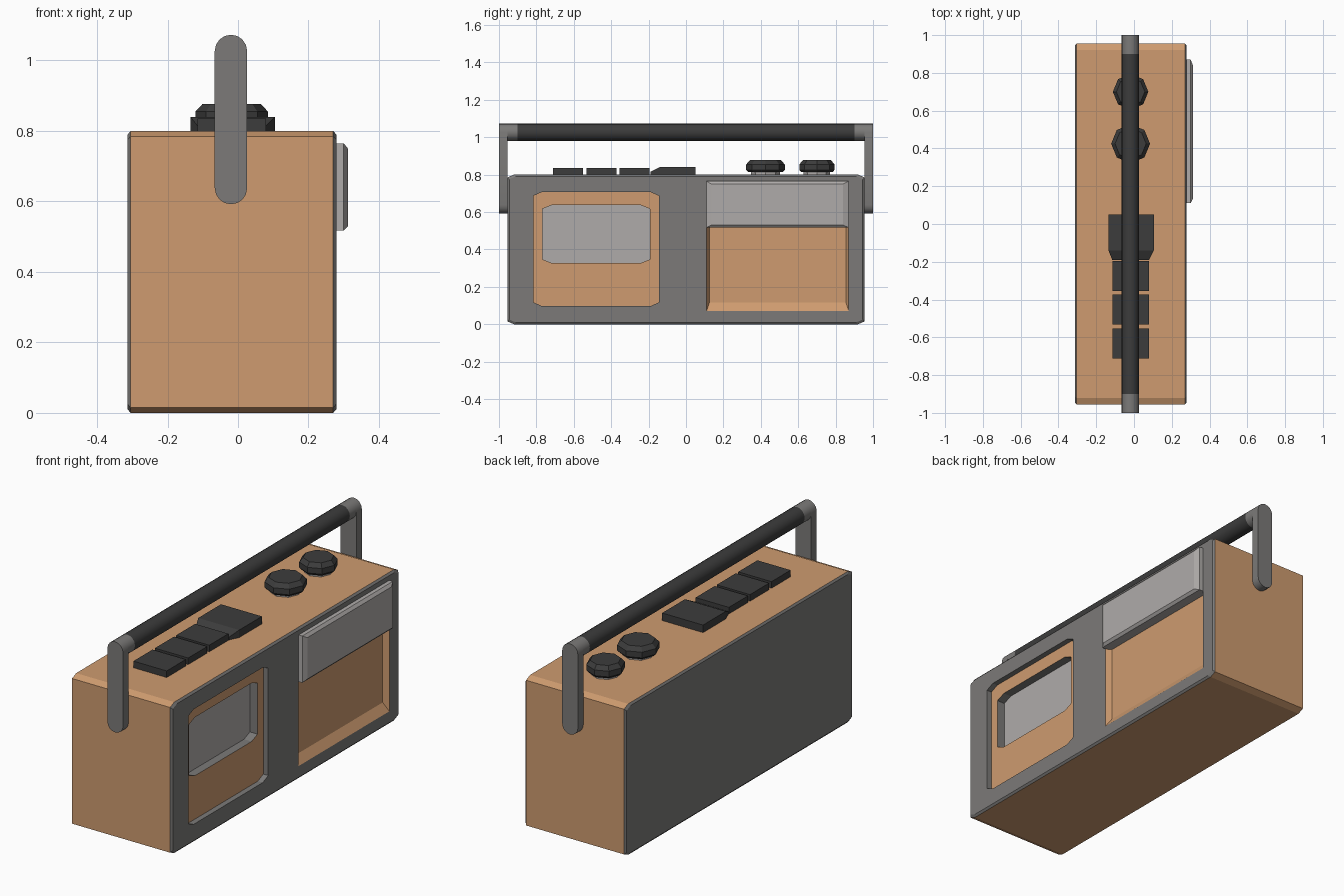
import bpy, bmesh, math

cube = bpy.data.objects.get("Cube")
if cube:
    bpy.data.objects.remove(cube, do_unlink=True)


def material(name, r, g, b):
    m = bpy.data.materials.new(name)
    m.use_nodes = True
    m.diffuse_color = (r, g, b, 1)
    m.node_tree.nodes["Principled BSDF"].inputs["Base Color"].default_value = (r, g, b, 1)
    return m


MATS = [material("tan", 0.62, 0.33, 0.16), material("mid grey", 0.2, 0.195, 0.19),
        material("light grey", 0.43, 0.41, 0.4), material("charcoal", 0.045, 0.045, 0.045)]
TAN, GREY, LIGHT, DARK = range(4)


def rect(a0, a1, b0, b1, ca=0.0, cb=0.0):
    """Rectangle profile, with cut corners if ca and cb are given."""
    if not ca:
        return [(a0, b0), (a1, b0), (a1, b1), (a0, b1)]
    return [(a0 + ca, b0), (a1 - ca, b0), (a1, b0 + cb), (a1, b1 - cb),
            (a1 - ca, b1), (a0 + ca, b1), (a0, b1 - cb), (a0, b0 + cb)]


def ring(a, b, radius, sides):
    return [(a + radius * math.cos(i * math.tau / sides),
             b + radius * math.sin(i * math.tau / sides)) for i in range(sides)]


def loft(name, axis, sections, mats, smooth=False):
    """Join profiles along an axis; mats = start cap, each band, end cap."""
    place = {"x": lambda t, a, b: (t, a, b), "y": lambda t, a, b: (a, t, b),
             "z": lambda t, a, b: (a, b, t)}[axis]
    if isinstance(mats, int):
        mats = [mats] * (len(sections) + 1)
    bm = bmesh.new()
    loops = [[bm.verts.new(place(t, a, b)) for a, b in pts] for t, pts in sections]
    bm.faces.new(loops[0]).material_index = mats[0]
    for low, high, m in zip(loops, loops[1:], mats[1:]):
        for i in range(len(low)):
            j = (i + 1) % len(low)
            bm.faces.new((low[i], low[j], high[j], high[i])).material_index = m
    bm.faces.new(loops[-1]).material_index = mats[-1]
    bmesh.ops.recalc_face_normals(bm, faces=bm.faces)
    mesh = bpy.data.meshes.new(name)
    bm.to_mesh(mesh)
    bm.free()
    for m in MATS:
        mesh.materials.append(m)
    if smooth:
        mesh.shade_smooth()
        mesh.set_sharp_from_angle(angle=math.radians(35))
    obj = bpy.data.objects.new(name, mesh)
    bpy.context.collection.objects.link(obj)
    return obj


def carve(target, cutter):
    """Cut a recess and drop the cutter."""
    mod = target.modifiers.new("recess", "BOOLEAN")
    mod.operation, mod.solver, mod.object = "DIFFERENCE", "EXACT", cutter
    bpy.context.view_layer.update()
    graph = bpy.context.evaluated_depsgraph_get()
    mesh = bpy.data.meshes.new_from_object(target.evaluated_get(graph))
    target.modifiers.clear()
    target.data = mesh
    bpy.data.objects.remove(cutter, do_unlink=True)


# Case: tan shell with grey front and back panels
outer = rect(-0.955, 0.955, 0, 0.8, 0.035, 0.015)
inner = rect(-0.945, 0.945, 0.01, 0.79, 0.035, 0.015)
case = loft("case", "x", [(-0.313, inner), (-0.305, outer), (0.27, outer), (0.279, inner)],
            [GREY, GREY, TAN, GREY, GREY])

# Cassette bay, its window and the speaker panel
bay = rect(-0.815, -0.145, 0.097, 0.707, 0.045, 0.02)
carve(case, loft("bay_cutter", "x", [(0.25, bay), (0.4, bay)], [TAN, GREY, GREY]))
window = rect(-0.768, -0.193, 0.327, 0.637, 0.05, 0.02)
carve(case, loft("window_cutter", "x", [(0.205, window), (0.4, window)], [LIGHT, GREY, GREY]))
carve(case, loft("speaker_cutter", "x",
                 [(0.25, rect(0.125, 0.855, 0.115, 0.6)), (0.279, rect(0.11, 0.87, 0.07, 0.6)),
                  (0.4, rect(0.11, 0.87, 0.07, 0.6))], TAN))

# Raised tuner display
face = rect(0.11, 0.87, 0.517, 0.765)
loft("tuner_display", "x", [(0.24, face), (0.3, face), (0.312, rect(0.135, 0.84, 0.53, 0.75))], LIGHT)

# Control keys
for i, y in enumerate((-0.712, -0.532, -0.355)):
    key = rect(-0.115, 0.08, 0.795, 0.835)
    loft(f"key_{i + 1}", "y", [(y, key), (y + 0.16, key)], DARK)
wide = rect(-0.135, 0.105, 0.795, 0.84)
loft("wide_key", "y", [(-0.19, rect(-0.115, 0.08, 0.795, 0.815)), (-0.14, wide), (0.05, wide)], DARK)

# Knobs on short stems
for name, y, r in (("volume_knob", 0.425, 0.103), ("tuning_knob", 0.7, 0.094)):
    loft(name, "z", [(z, ring(-0.018, y, r * s, 8)) for z, s in
                     ((0.813, 0.88), (0.825, 1), (0.855, 1), (0.877, 0.8))], DARK)
    loft(name + "_stem", "z", [(0.79, ring(-0.018, y, r * 0.75, 8)),
                               (0.82, ring(-0.018, y, r * 0.75, 8))], LIGHT)

# Carrying handle: rounded legs, grey bar ends and dark grip
HX, HR, TOP, LOW = -0.02, 0.046, 1.027, 0.638
leg = []
for i in range(9):
    a = math.pi * i / 8
    leg.append((HX + HR * math.cos(a), TOP + HR * math.sin(a)))
for i in range(9):
    a = math.pi * (1 + i / 8)
    leg.append((HX + HR * math.cos(a), LOW + HR * math.sin(a)))
bar = ring(HX, TOP, HR, 16)
for side, s in (("front", -1), ("back", 1)):
    loft(side + "_handle_leg", "y", [(s * 0.955, leg), (s * 1.0, leg)], GREY, True)
    loft(side + "_handle_end", "y", [(s * 0.9, bar), (s * 0.956, bar)], GREY, True)
loft("handle_grip", "y", [(-0.9, bar), (0.9, bar)], DARK, True)
